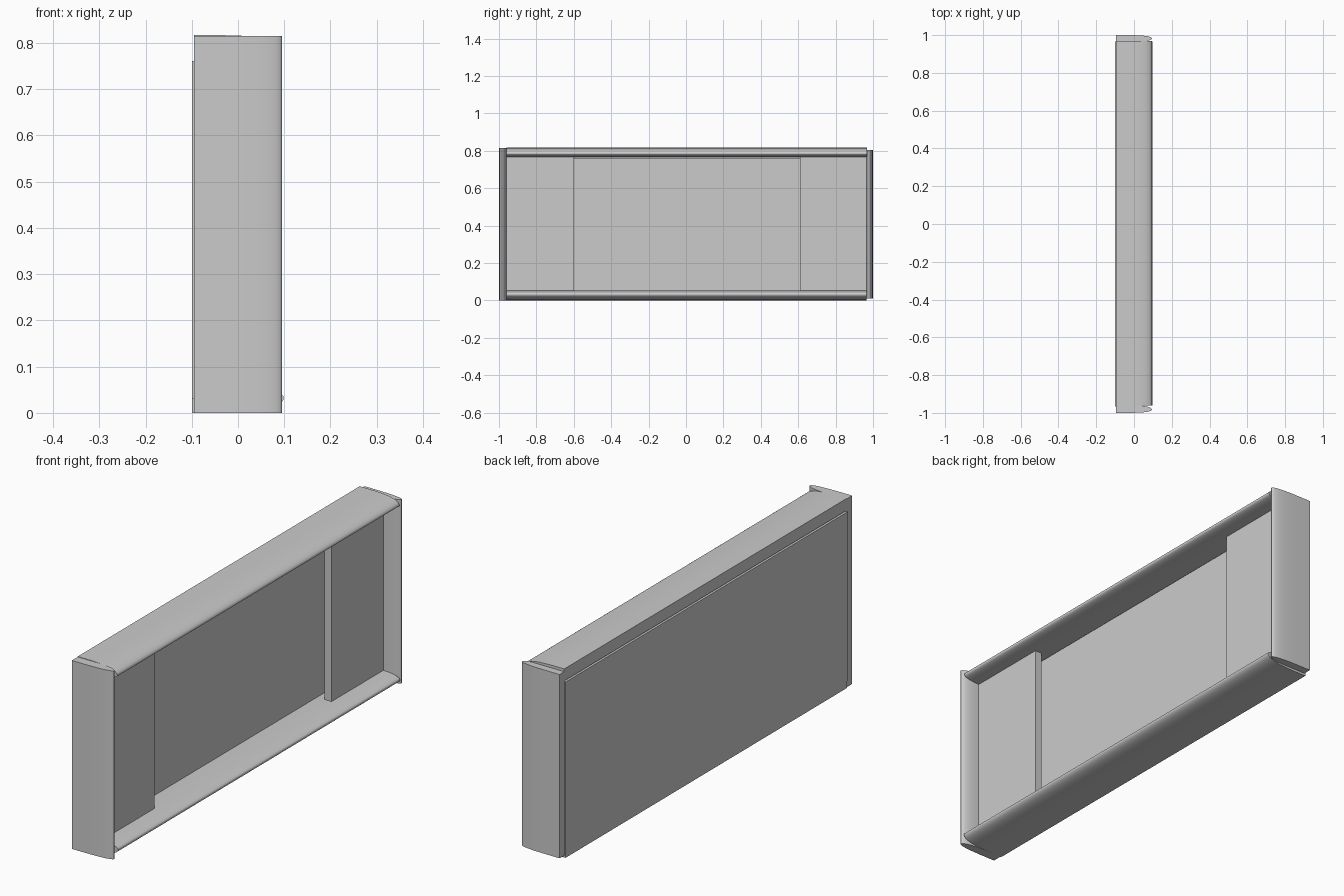
import bpy, bmesh, math

if "Cube" in bpy.data.objects:
    bpy.data.objects.remove(bpy.data.objects["Cube"])


def finish(name, bm, smooth=False):
    bmesh.ops.recalc_face_normals(bm, faces=bm.faces[:])
    mesh = bpy.data.meshes.new(name)
    bm.to_mesh(mesh)
    bm.free()
    ob = bpy.data.objects.new(name, mesh)
    bpy.context.collection.objects.link(ob)
    if smooth:
        bpy.context.view_layer.objects.active = ob
        ob.select_set(True)
        bpy.ops.object.shade_smooth_by_angle(angle=math.radians(35))
        ob.select_set(False)
    return ob


def box(name, x, y, z):
    bm = bmesh.new()
    bmesh.ops.create_cube(bm, size=1)
    for v in bm.verts:
        v.co = [(r[0] + r[1]) / 2 + c * (r[1] - r[0]) for r, c in zip((x, y, z), v.co)]
    return finish(name, bm)


def nose_profile(back, front, thick, tip, steps=14):
    """Board section as (x, depth from outer face): square back, rounded front."""
    outer, inner = [], []
    for i in range(steps + 1):
        s = math.sin(math.pi / 2 * i / steps)
        x = back + (front - back) * s
        outer.append((x, tip * (1 - math.sqrt(max(0, 1 - s ** 4)))))
        inner.append((x, thick - (thick - tip) * (1 - math.sqrt(max(0, 1 - s ** 4)))))
    return outer + inner[-2::-1]


def board(name, profile, place, start, end):
    """Closed prism; place maps (x, depth, length) to a position."""
    bm = bmesh.new()
    a, b = ([bm.verts.new(place(x, t, l)) for x, t in profile] for l in (start, end))
    bm.faces.new(a)
    bm.faces.new(b[::-1])
    for i in range(len(a)):
        bm.faces.new((a[i - 1], a[i], b[i], b[i - 1]))
    return finish(name, bm, True)


# Upright end boards
board("left_board", nose_profile(-0.095, 0.095, 0.042, 0.017),
      lambda x, t, l: (x, -1 + t, l), 0.0, 0.815)
board("right_board", nose_profile(-0.095, 0.095, 0.037, 0.017),
      lambda x, t, l: (x, 1 - t, l), 0.01, 0.805)

# Top and bottom boards
board("top_board", nose_profile(-0.095, 0.095, 0.052, 0.032),
      lambda x, t, l: (x, l, 0.817 - t), -0.96, 0.968)
board("bottom_board", nose_profile(-0.0995, 0.099, 0.054, 0.033),
      lambda x, t, l: (x, l, t), -0.96, 0.966)

# Back panel, closing the rear of the frame
box("back_panel", (-0.1, -0.048), (-0.966, 0.966), (0.03, 0.761))

# Two free-standing inner panels with a space behind them
for name, y in (("left_inner_panel", (-0.966, -0.6)), ("right_inner_panel", (0.61, 0.966))):
    box(name, (-0.013, 0.02), y, (0.045, 0.77))
